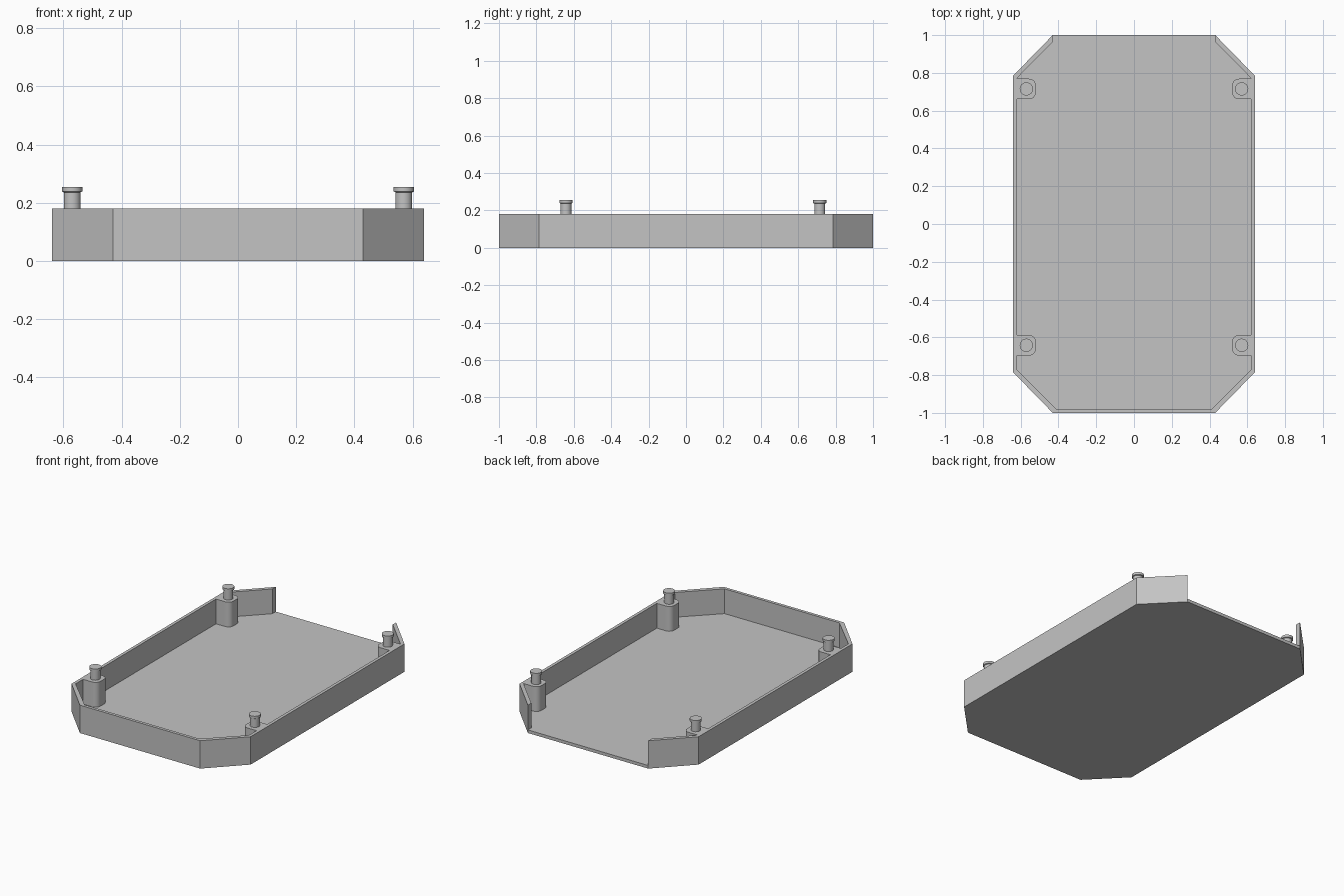
import bpy, bmesh
from math import cos, sin, pi

cube = bpy.data.objects.get("Cube")
if cube:
    bpy.data.objects.remove(cube, do_unlink=True)

grey = bpy.data.materials.new("light grey plastic")
grey.use_nodes = True
colour = (0.55, 0.55, 0.55, 1)
grey.diffuse_color = colour
grey.node_tree.nodes["Principled BSDF"].inputs["Base Color"].default_value = colour

RIM, FLOOR, INNER = 0.18, 0.02, 0.62
PEG_X, PEG_YS = 0.57, (-0.642, 0.715)


def add_object(name, bm):
    bmesh.ops.recalc_face_normals(bm, faces=bm.faces)
    mesh = bpy.data.meshes.new(name)
    bm.to_mesh(mesh)
    bm.free()
    mesh.materials.append(grey)
    obj = bpy.data.objects.new(name, mesh)
    bpy.context.collection.objects.link(obj)
    return obj


def mirrored_prism(name, half, z0, z1):
    """Extrude an outline given by its +x half, running front to back."""
    outline = half + [(-x, y) for x, y in reversed(half)]
    bm = bmesh.new()
    face = bm.faces.new([bm.verts.new((x, y, z0)) for x, y in outline])
    top = bmesh.ops.extrude_face_region(bm, geom=[face])["geom"]
    verts = [v for v in top if isinstance(v, bmesh.types.BMVert)]
    bmesh.ops.translate(bm, verts=verts, vec=(0, 0, z1 - z0))
    return add_object(name, bm)


def boss_outline(y, half_width=0.054, inner_x=0.52, r=0.035):
    """Rounded block standing out from the side wall, front to back."""
    points = [(INNER, y - half_width)]
    for cy, start in ((y - half_width + r, -pi / 2), (y + half_width - r, -pi)):
        for i in range(7):
            a = start - i * pi / 12
            points.append((inner_x + r + r * cos(a), cy + r * sin(a)))
    return points + [(INNER, y + half_width)]


def select_only(obj):
    bpy.ops.object.select_all(action='DESELECT')
    obj.select_set(True)
    bpy.context.view_layer.objects.active = obj


# Tray body: eight-sided block, hollowed around the bosses and open at the back
tray = mirrored_prism("tray", [(0.43, -1), (0.64, -0.785), (0.64, 0.785), (0.43, 1)], 0, RIM)
cavity_half = ([(0.41, -0.98), (INNER, -0.772)]
               + boss_outline(PEG_YS[0]) + boss_outline(PEG_YS[1])
               + [(INNER, 0.772), (0.43, 0.965), (0.43, 1.1)])
cavity = mirrored_prism("cavity_cutter", cavity_half, FLOOR, RIM + 0.1)
cavity.hide_render = True
cut = tray.modifiers.new("hollow", 'BOOLEAN')
cut.operation = 'DIFFERENCE'
cut.solver = 'EXACT'
cut.object = cavity
select_only(tray)
bpy.ops.object.modifier_apply(modifier=cut.name)
bpy.data.objects.remove(cavity, do_unlink=True)
bpy.ops.object.shade_smooth_by_angle(angle=pi / 6)


# Pegs: a lathed shaft with a wider cap
def add_peg(name, x, y, segments=32):
    profile = [(0, RIM - 0.01), (0.029, RIM - 0.01), (0.029, 0.236), (0.035, 0.239),
               (0.035, 0.255), (0, 0.255)]
    bm = bmesh.new()
    verts = [bm.verts.new((r, 0, z)) for r, z in profile]
    edges = [bm.edges.new(pair) for pair in zip(verts, verts[1:])]
    bmesh.ops.spin(bm, geom=verts + edges, axis=(0, 0, 1), cent=(0, 0, 0),
                   angle=2 * pi, steps=segments)
    bmesh.ops.remove_doubles(bm, verts=bm.verts, dist=0.0005)
    peg = add_object(name, bm)
    peg.location = (x, y, 0)
    select_only(peg)
    bpy.ops.object.shade_smooth_by_angle(angle=pi / 6)


for end, y in zip(("front", "back"), PEG_YS):
    for side, sign in (("left", 1), ("right", -1)):
        add_peg(f"{end}_{side}_peg", sign * PEG_X, y)
